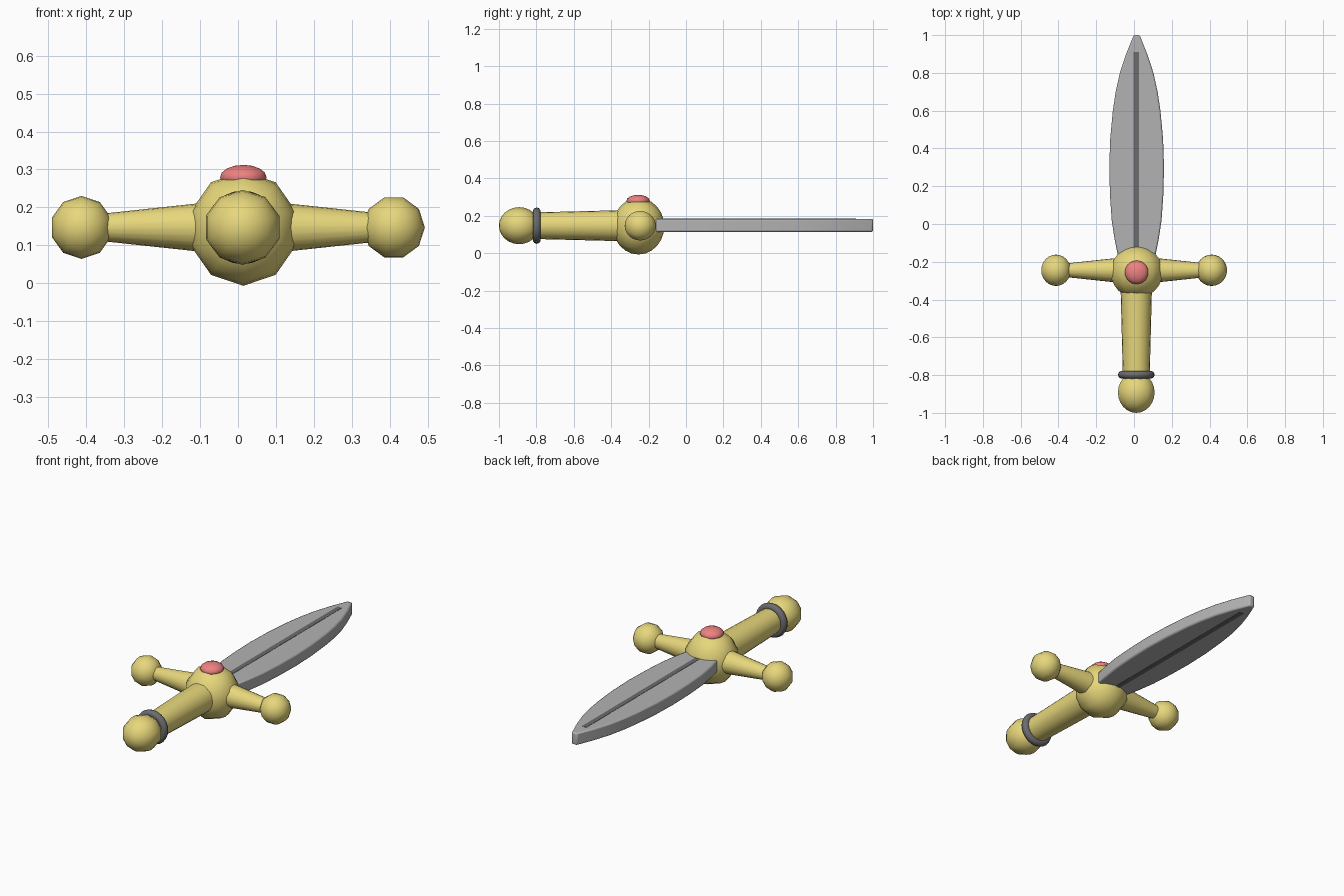
import bpy, bmesh
from math import pi, radians
from mathutils import Matrix

if "Cube" in bpy.data.objects:
    bpy.data.objects.remove(bpy.data.objects["Cube"])

CX, CZ = 0.012, 0.147   # long axis of the dagger


def material(name, rgb):
    m = bpy.data.materials.new(name)
    m.diffuse_color = (*rgb, 1)
    m.use_nodes = True
    m.node_tree.nodes["Principled BSDF"].inputs["Base Color"].default_value = m.diffuse_color
    return m


gold = material("gold", (0.80, 0.68, 0.20))
red = material("red", (0.85, 0.22, 0.22))
dark = material("dark", (0.15, 0.15, 0.16))
steel = material("steel", (0.45, 0.45, 0.45))


def finish(name, mat, angle=50):
    ob = bpy.context.object
    ob.name = name
    ob.data.materials.append(mat)
    bpy.ops.object.shade_smooth_by_angle(angle=radians(angle))
    return ob


def ball(name, loc, size, mat, axis='Y', segments=10, rings=12, spin=0):
    """Sphere with its poles along the given axis."""
    bpy.ops.mesh.primitive_uv_sphere_add(segments=segments, ring_count=rings, radius=1)
    me = bpy.context.object.data
    if axis == 'Y':
        me.transform(Matrix.Rotation(pi / 2, 4, 'X') @ Matrix.Rotation(spin, 4, 'Z'))
    me.transform(Matrix.Translation(loc) @ Matrix.Diagonal((*size, 1)))
    return finish(name, mat)


def taper(name, loc, rot, r1, r2, length):
    bpy.ops.mesh.primitive_cone_add(vertices=20, radius1=r1, radius2=r2, depth=length,
                                    location=loc, rotation=rot)
    return finish(name, gold)


# Hilt: hub, grip, pommel and ring
ball("hub", (0.014, -0.254, 0.144), (0.145, 0.138, 0.151), gold)
taper("grip", (CX, -0.575, CZ), (pi / 2, 0, 0), 0.084, 0.070, 0.55).location.y = -0.575
ball("pommel", (CX, -0.892, CZ), (0.102, 0.108, 0.099), gold)
bpy.ops.mesh.primitive_torus_add(major_radius=0.076, minor_radius=0.021, major_segments=24,
                                 minor_segments=10, location=(CX, -0.798, CZ),
                                 rotation=(pi / 2, 0, 0))
finish("grip_ring", dark)

# Guard: tapered arm and end ball on each side
for side, s in (("left", -1), ("right", 1)):
    taper("guard_arm_" + side, (CX + s * 0.2, -0.245, CZ), (0, s * pi / 2, 0), 0.076, 0.033, 0.40)
    ball("guard_ball_" + side, (0.411 if s > 0 else -0.413, -0.245, CZ), (0.082, 0.083, 0.083),
         gold, spin=pi / 10 if s > 0 else 0)

# Jewel on top of the hub
ball("jewel", (0.014, -0.256, 0.279), (0.063, 0.063, 0.033), red, 'Z', 14, 8)

# Blade: leaf outline extruded, with softened edges
half = [(-0.165, 0.100), (-0.08, 0.117), (0.02, 0.132), (0.15, 0.141), (0.30, 0.145),
        (0.45, 0.140), (0.60, 0.126), (0.70, 0.111), (0.80, 0.089), (0.90, 0.056), (1.0, 0.016)]
outline = [(0.014 + w, y) for y, w in half] + [(0.014 - w, y) for y, w in reversed(half)]
bm = bmesh.new()
face = bm.faces.new([bm.verts.new((x, y, 0.114)) for x, y in outline])
ext = bmesh.ops.extrude_face_region(bm, geom=[face])
bmesh.ops.translate(bm, vec=(0, 0, 0.070),
                    verts=[v for v in ext["geom"] if isinstance(v, bmesh.types.BMVert)])
bmesh.ops.recalc_face_normals(bm, faces=bm.faces)
mesh = bpy.data.meshes.new("blade")
bm.to_mesh(mesh)
bm.free()
blade = bpy.data.objects.new("blade", mesh)
bpy.context.collection.objects.link(blade)
bpy.ops.object.select_all(action='DESELECT')
blade.select_set(True)
bpy.context.view_layer.objects.active = blade
bev = blade.modifiers.new("soft_edges", 'BEVEL')
bev.width, bev.segments, bev.limit_method, bev.angle_limit = 0.008, 2, 'ANGLE', radians(40)
finish("blade", steel, 40)

# Dark strip down the middle of both blade faces
bpy.ops.mesh.primitive_cube_add(size=1, location=(0.012, 0.375, 0.149))
strip = bpy.context.object
strip.data.transform(Matrix.Diagonal((0.028, 1.07, 0.073, 1)))
finish("blade_strip", dark, 30)
